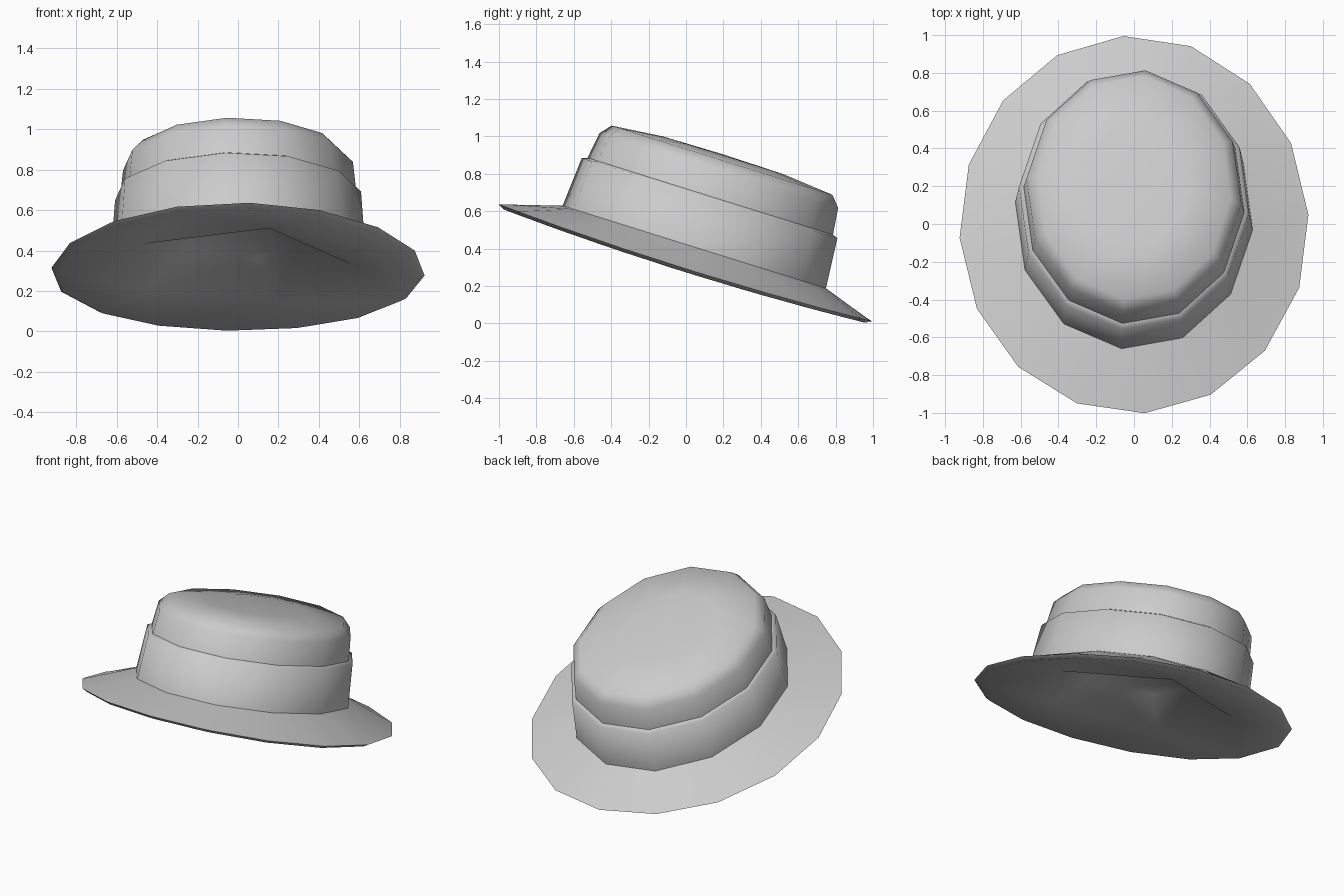
import bpy
import bmesh
import math
from mathutils import Matrix

cube = bpy.data.objects.get("Cube")
if cube:
    bpy.data.objects.remove(cube, do_unlink=True)

# Single plain grey
grey = bpy.data.materials.new("felt_grey")
grey.use_nodes = True
colour = (0.6, 0.6, 0.6, 1.0)
grey.diffuse_color = colour
grey.node_tree.nodes["Principled BSDF"].inputs["Base Color"].default_value = colour

# The whole hat leans back about the x axis
TILT = Matrix.Rotation(math.radians(-17.4), 4, 'X')

# (number of sides, starting angle) of the rings
RIM = (16, 3.5)
CROWN = (12, -6)
LINING = (5, 70)


def loft(name, rings, start=None, end=None, smooth=100):
    """Skin rings (shape, rx, ry, centre_y, height, side_dip); start / end are cap heights."""
    bm = bmesh.new()
    loops = []
    for (sides, turn), rx, ry, cy, h, dip in rings:
        loop = []
        for i in range(sides):
            a = math.radians(turn) + math.tau * i / sides
            z = h - dip * math.cos(a) ** 2
            loop.append(bm.verts.new((rx * math.cos(a), cy + ry * math.sin(a), z)))
        edges = [bm.edges.new((loop[i - 1], loop[i])) for i in range(sides)]
        loops.append((loop, edges))
    for (low, low_edges), (high, high_edges) in zip(loops, loops[1:]):
        n = len(low)
        if n == len(high):
            for i in range(n):
                j = (i + 1) % n
                bm.faces.new((low[i], low[j], high[j], high[i]))
        else:
            bmesh.ops.bridge_loops(bm, edges=low_edges + high_edges)
    for (loop, _), ring, h in ((loops[0], rings[0], start), (loops[-1], rings[-1], end)):
        if h is not None:
            mid = bm.verts.new((0, ring[3], h))
            for i in range(len(loop)):
                bm.faces.new((loop[i - 1], loop[i], mid))
    bmesh.ops.recalc_face_normals(bm, faces=bm.faces)
    bm.transform(TILT)
    mesh = bpy.data.meshes.new(name)
    bm.to_mesh(mesh)
    bm.free()
    mesh.materials.append(grey)
    obj = bpy.data.objects.new(name, mesh)
    bpy.context.collection.objects.link(obj)
    bpy.ops.object.select_all(action='DESELECT')
    obj.select_set(True)
    bpy.context.view_layer.objects.active = obj
    bpy.ops.object.shade_smooth_by_angle(angle=math.radians(smooth))


# Brim: coarse five-sided hollow underneath, thin lip, upper slope up to the band
loft("brim", [
    (LINING, 0.32, 0.38, -0.085, 0.47, 0.0),
    (LINING, 0.56, 0.64, -0.085, 0.316, 0.0),
    (RIM, 0.895, 1.015, -0.10, 0.290, 0.03),
    (RIM, 0.925, 1.048, -0.10, 0.308, 0.03),
    (RIM, 0.885, 1.00, -0.10, 0.322, 0.03),
    (CROWN, 0.632, 0.742, -0.08, 0.403, 0.0),
], start=0.51)

# Band: tapered sleeve around the lower crown, turned in at the top
loft("hat_band", [
    (CROWN, 0.632, 0.742, -0.08, 0.403, 0.0),
    (CROWN, 0.612, 0.720, -0.08, 0.677, 0.0),
    (CROWN, 0.580, 0.685, -0.08, 0.690, 0.0),
])

# Crown: tapered wall, bevelled shoulder, gently domed top
loft("crown", [
    (CROWN, 0.590, 0.695, -0.08, 0.66, 0.0),
    (CROWN, 0.572, 0.672, -0.077, 0.833, 0.0),
    (CROWN, 0.515, 0.622, -0.077, 0.890, 0.0),
    (CROWN, 0.280, 0.340, -0.077, 0.917, 0.0),
], end=0.922)
